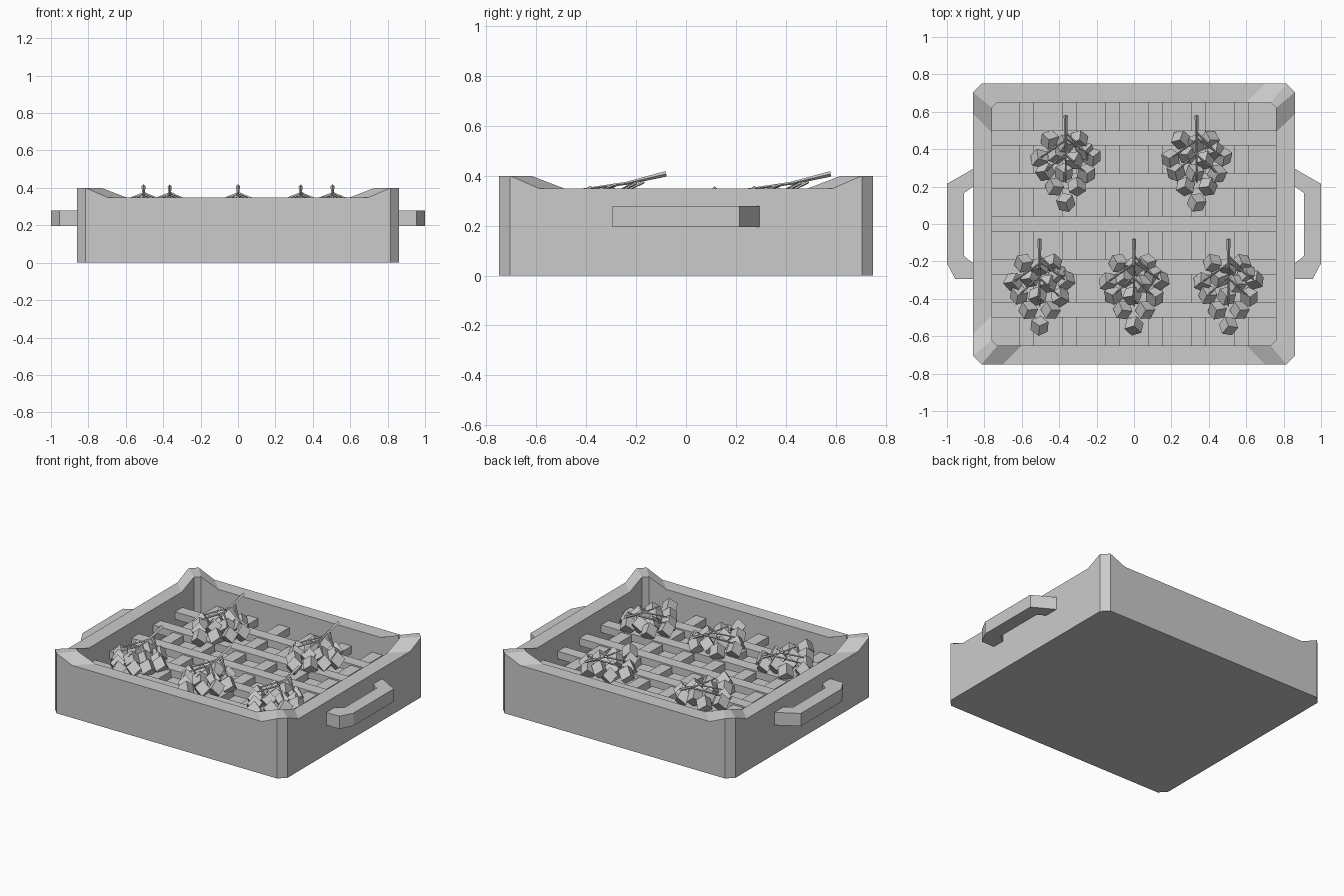
import bpy, bmesh, math, random
from mathutils import Vector, Matrix

random.seed(4)
cube = bpy.data.objects.get("Cube")
if cube:
    bpy.data.objects.remove(cube, do_unlink=True)

grey = bpy.data.materials.new("plain_grey")
grey.use_nodes = True
colour = (0.6, 0.6, 0.6, 1)
grey.diffuse_color = colour
grey.node_tree.nodes["Principled BSDF"].inputs["Base Color"].default_value = colour


def finish(bm, name):
    bmesh.ops.recalc_face_normals(bm, faces=bm.faces)
    mesh = bpy.data.meshes.new(name)
    bm.to_mesh(mesh)
    bm.free()
    mesh.materials.append(grey)
    obj = bpy.data.objects.new(name, mesh)
    bpy.context.collection.objects.link(obj)
    return obj


def add_box(bm, lo, hi):
    lo, hi = Vector(lo), Vector(hi)
    bmesh.ops.create_cube(bm, size=1, matrix=Matrix.Translation((lo + hi) / 2)
                          @ Matrix.Diagonal((*(hi - lo), 1)))


def add_rod(bm, a, b, r1, r2):
    a, b = Vector(a), Vector(b)
    d = b - a
    turn = d.to_track_quat('Z', 'Y').to_matrix().to_4x4()
    bmesh.ops.create_cone(bm, cap_ends=True, segments=4, radius1=r1, radius2=r2,
                          depth=d.length, matrix=Matrix.Translation((a + b) / 2) @ turn)


def full_ring(quarter):
    """Mirror a quarter outline into a closed ring."""
    half = quarter + [(-x, y, z) for x, y, z in reversed(quarter)]
    return half + [(-x, -y, z) for x, y, z in half]


# Tray: octagonal walls with raised corners and a sunken floor
outer = full_ring([(.86, .59, .35), (.86, .705, .40), (.815, .75, .40), (.70, .75, .35)])
inner = full_ring([(.76, .49, .35), (.76, .62, .40), (.73, .65, .40), (.60, .65, .35)])
levels = [[(x, y, 0) for x, y, z in outer], outer, inner,
          [(x, y, .12) for x, y, z in inner]]
bm = bmesh.new()
rings = [[bm.verts.new(p) for p in level] for level in levels]
for low, high in zip(rings, rings[1:]):
    for i in range(len(low)):
        j = (i + 1) % len(low)
        bm.faces.new((low[i], low[j], high[j], high[i]))
bm.faces.new(rings[0])
bm.faces.new(rings[-1])
finish(bm, "tray")

# Handles: bent bars extruded upwards, one per side
grip = [(.86, .295), (1, .215), (1, -.21), (.955, -.295), (.86, -.295),
        (.86, -.21), (.91, -.17), (.91, .165), (.86, .2)]
for side, name in ((1, "left_handle"), (-1, "right_handle")):
    bm = bmesh.new()
    face = bm.faces.new([bm.verts.new((side * x, y, .195)) for x, y in grip])
    top = bmesh.ops.extrude_face_region(bm, geom=[face])["geom"]
    bmesh.ops.translate(bm, vec=(0, 0, .085),
                        verts=[v for v in top if isinstance(v, bmesh.types.BMVert)])
    finish(bm, name)

# Lattice: long slats resting over cross slats
bm = bmesh.new()
for i in range(-2, 3):
    y = .23 * i
    add_box(bm, (-.76, y - .039, .195), (.76, y + .039, .245))
finish(bm, "long_slats")
bm = bmesh.new()
for i in range(6):
    x = .23 * (i - 2.5)
    add_box(bm, (x - .039, -.65, .185), (x + .039, .65, .235))
finish(bm, "cross_slats")

# Fruit bunches: faceted berries hanging from a branched stem
layout = [(-.085, .11), (.07, .11), (-.14, .01), (.14, .02), (-.05, .03),
          (.045, 0), (-.11, -.06), (.11, -.07), (-.01, -.065), (-.06, -.14),
          (.06, -.14), (0, -.225), (.1, .05), (0, .09)]
corner_up = Vector((1, 1, 1)).rotation_difference(Vector((0, 0, 1))).to_matrix().to_4x4()
spots = [(-.505, -.32), (0, -.32), (.505, -.32), (-.365, .34), (.335, .34)]
for n, (cx, cy) in enumerate(spots, 1):
    berries, stem = bmesh.new(), bmesh.new()
    for x, y in layout:
        z = .30 - .2 * abs(x) + .03 * min(y, 0)
        lean = (Matrix.Rotation(.8 * x, 4, 'Y')
                @ Matrix.Rotation(random.uniform(0, math.tau), 4, 'Z'))
        stretch = Matrix.Diagonal((1, 1, 1.15, 1))
        bmesh.ops.create_cube(berries, size=.065, matrix=Matrix.Translation(
            (cx + x, cy + y, z)) @ lean @ stretch @ corner_up)
        # Twig from the stem to each outer berry
        if abs(x) > .09:
            root = y + .1
            add_rod(stem, (cx, cy + root, .36 + .1 * root),
                    (cx + x, cy + y, z + .045), .006, .004)
    add_rod(stem, (cx, cy - .12, .342), (cx, cy + .08, .37), .004, .006)
    add_rod(stem, (cx, cy + .08, .37), (cx, cy + .24, .408), .006, .011)
    finish(berries, f"berries_{n}")
    finish(stem, f"stem_{n}")
